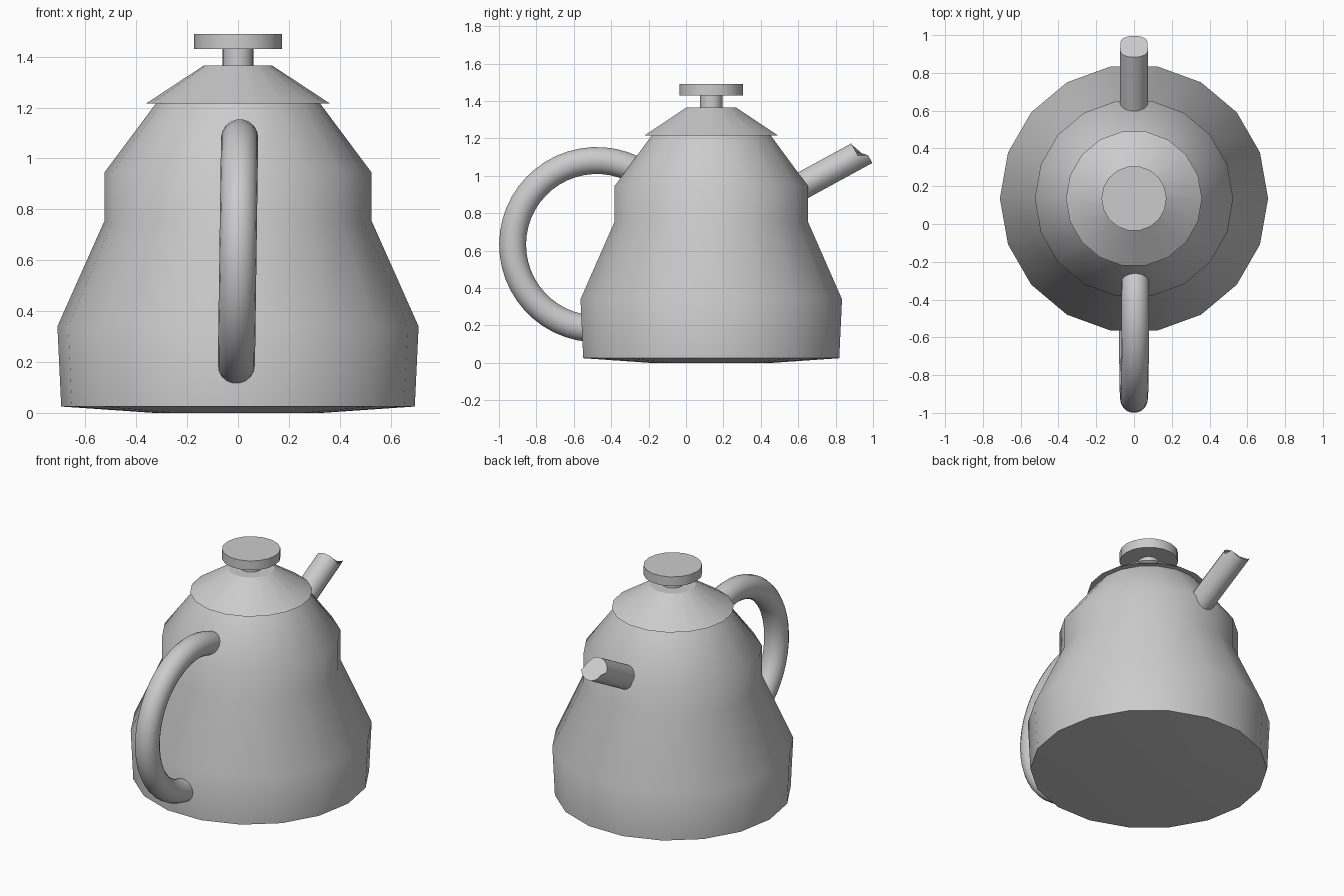
import bpy, bmesh, math
from mathutils import Vector

if "Cube" in bpy.data.objects:
    bpy.data.objects.remove(bpy.data.objects["Cube"])

SIDES = 18
AXIS_Y = 0.135


def skin(name, rings, angle=30):
    """Bridge successive rings of points, cap both ends, smooth by angle."""
    bm = bmesh.new()
    loops = [[bm.verts.new(p) for p in ring] for ring in rings]
    for a, b in zip(loops, loops[1:]):
        n = len(a)
        for i in range(n):
            j = (i + 1) % n
            bm.faces.new((a[i], a[j], b[j], b[i]))
    bm.faces.new(loops[0][::-1])
    bm.faces.new(loops[-1])
    bmesh.ops.recalc_face_normals(bm, faces=bm.faces[:])
    mesh = bpy.data.meshes.new(name)
    bm.to_mesh(mesh)
    bm.free()
    obj = bpy.data.objects.new(name, mesh)
    bpy.context.collection.objects.link(obj)
    bpy.ops.object.select_all(action='DESELECT')
    obj.select_set(True)
    bpy.context.view_layer.objects.active = obj
    bpy.ops.object.shade_smooth_by_angle(angle=math.radians(angle))
    return obj


def circle(center, u, v, r):
    steps = [2 * math.pi * i / SIDES for i in range(SIDES)]
    return [Vector(center) + r * (math.cos(a) * Vector(u) + math.sin(a) * Vector(v)) for a in steps]


def lathe(name, profile, angle=30):
    return skin(name, [circle((0, AXIS_Y, z), (1, 0, 0), (0, 1, 0), r) for r, z in profile], angle)


# Pot body, with a shallow domed base
lathe("pot_body", [(0.33, 0.0), (0.695, 0.025), (0.71, 0.34), (0.525, 0.755),
                   (0.525, 0.945), (0.32, 1.22)], 40)

# Lid and its knob
lathe("lid", [(0.36, 1.217), (0.135, 1.365)])
lathe("knob_stem", [(0.06, 1.36), (0.06, 1.435)])
lathe("knob_disc", [(0.172, 1.43), (0.172, 1.49)])

# Handle: an arc of a torus, leaning very slightly sideways
rings = []
for i in range(33):
    a = math.radians(50 + 230 * i / 32)
    out = Vector((0.014 * math.sin(a), math.cos(a), math.sin(a)))
    rings.append(circle(Vector((0, -0.477, 0.632)) + 0.45 * out, (1, 0, 0), out, 0.073))
skin("handle", rings)

# Spout: slanted tube whose lower half sticks out further as a pouring lip
along = Vector((0, 0.878, 0.479))
up = Vector((0, -0.479, 0.878))
base = circle(along * 0.85 + up * 0.534, (1, 0, 0), up, 0.074)
tip = []
for p in base:
    lower = p.dot(up) < 0.534 - 0.01
    tip.append(p + along * ((1.386 if lower else 1.337) - 0.85))
skin("spout", [base, tip])
